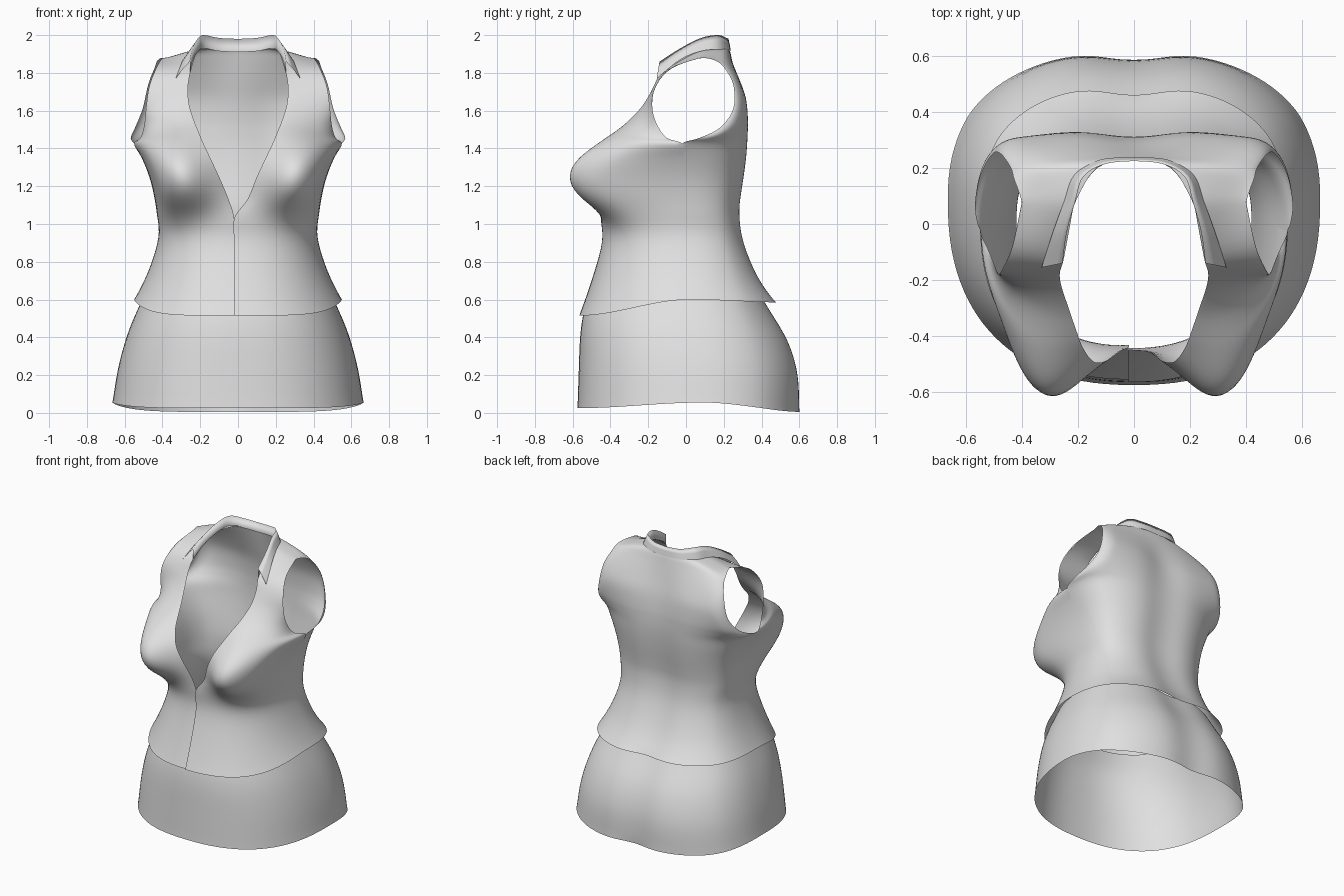
import bpy, bmesh
from math import sin, cos, pi, exp

default = bpy.data.objects.get("Cube")
if default:
    bpy.data.objects.remove(default)

fabric = bpy.data.materials.new("light_grey_fabric")
fabric.use_nodes = True
fabric.diffuse_color = (0.75, 0.75, 0.75, 1)
fabric.node_tree.nodes["Principled BSDF"].inputs["Base Color"].default_value = (0.75, 0.75, 0.75, 1)

STEPS = 5     # rows between two key sections
COLUMNS = 28  # columns across one quarter of the garment


def smooth_keys(keys):
    """Spline through a list of equal-length tuples."""
    out = []
    for k in range(len(keys) - 1):
        a, b, c, d = (keys[min(max(k + j, 0), len(keys) - 1)] for j in (-1, 0, 1, 2))
        for s in range(STEPS):
            t = s / STEPS
            out.append(tuple(
                q + t / 2 * (r - p + t * (2 * p - 5 * q + 4 * r - w + t * (3 * (q - r) + w - p)))
                for p, q, r, w in zip(a, b, c, d)))
    return out + [tuple(keys[-1])]


def add_grid(bm, rows):
    """Join rows of points into quads."""
    verts = [[bm.verts.new(p) for p in row] for row in rows]
    for low, high in zip(verts, verts[1:]):
        for i in range(len(low) - 1):
            bm.faces.new((low[i], low[i + 1], high[i + 1], high[i]))


def bust(x, z):
    spread = 0.15 if z > 1.22 else 0.12
    r = ((x - 0.34) / 0.135) ** 2 / 2 + ((z - 1.22) / spread) ** 2 / 2
    return -0.215 * exp(-r ** 1.15)


def spine_groove(x, z):
    fade = min(1, max(0, (1.88 - z) * 5))
    return 0.035 * fade * (1 - exp(-(x / 0.14) ** 2))


def no_bulge(x, z):
    return 0


def add_panel(bm, keys, side, bulge):
    """Quarter panel: each key is centre point, side point and roundness."""
    rows = []
    for cx, cy, cz, sx, sy, sz, e in smooth_keys(keys):
        row = []
        for i in range(COLUMNS + 1):
            t = i / COLUMNS * pi / 2
            flat = cos(t) if i < COLUMNS else 0
            across, along = sin(t) ** e, flat ** e
            x = cx + (sx - cx) * across
            z = sz + (cz - sz) * along * along * (3 - 2 * along)
            y = sy + (cy - sy) * along + bulge(x, z) * min(1, 2 * flat)
            row.append((side * x, y, z))
        rows.append(row)
    add_grid(bm, rows)


def finish(bm, name, relax):
    bmesh.ops.remove_doubles(bm, verts=bm.verts, dist=0.0005)
    bmesh.ops.recalc_face_normals(bm, faces=bm.faces)
    inner = [v for v in bm.verts if not v.is_boundary]
    for _ in range(relax):
        bmesh.ops.smooth_vert(bm, verts=inner, factor=0.5,
                              use_axis_x=True, use_axis_y=True, use_axis_z=True)
    mesh = bpy.data.meshes.new(name)
    bm.to_mesh(mesh)
    bm.free()
    mesh.materials.append(fabric)
    mesh.polygons.foreach_set("use_smooth", [True] * len(mesh.polygons))
    bpy.context.collection.objects.link(bpy.data.objects.new(name, mesh))


# Side seam from the hem to the bottom of the armhole
seam = [(.55, .02, .6), (.475, .02, .75), (.42, .02, .93), (.43, .02, 1.05),
        (.445, .01, 1.15), (.47, 0, 1.25), (.51, -.01, 1.35), (.55, -.02, 1.425)]
shoulder = (.4, .08, 1.88)

# Front edge: closure, plunging neckline, shoulder
front_edge = [(0, -.555, .515), (0, -.49, .7), (0, -.435, .9), (0, -.44, 1.03),
              (.05, -.445, 1.13), (.1, -.45, 1.25), (.147, -.44, 1.35), (.185, -.4, 1.43),
              (.205, -.36, 1.48), (.23, -.3, 1.54), (.258, -.225, 1.63),
              (.265, -.175, 1.72), (.25, -.12, 1.81), (.215, .07, 1.92)]
front_arm = [(.517, -.1, 1.455), (.497, -.15, 1.52), (.487, -.178, 1.61),
             (.472, -.165, 1.72), (.435, -.08, 1.825), shoulder]
front_round = [.85] * 4 + [.8, .75, .78, .9, 1.1, 1.4, 1.6, 1.8, 2, 2]

# Back edge: spine, then the back of the neck to the shoulder
back_edge = [(0, .46, .585), (0, .37, .71), (0, .29, .9), (0, .267, 1.05),
             (0, .275, 1.15), (0, .29, 1.25), (0, .302, 1.35), (0, .307, 1.43),
             (0, .307, 1.49), (0, .305, 1.55), (0, .293, 1.65), (0, .268, 1.76),
             (0, .243, 1.87), (0, .23, 1.92), (.13, .205, 1.93), (.215, .07, 1.92)]
back_arm = [(.568, .07, 1.455), (.545, .18, 1.51), (.505, .25, 1.61), (.475, .25, 1.74),
            (.44, .2, 1.83), (.43, .165, 1.86), (.415, .125, 1.875), shoulder]
back_round = [.83] * 8 + [.85, .9, .95, 1, 1.1, 1.3, 1.7, 2]


def join_keys(edge, sides, roundness):
    return [a + b + (r,) for a, b, r in zip(edge, sides, roundness)]


vest = bmesh.new()
for side in (1, -1):
    # The closure sits off centre, with one front standing slightly proud
    proud = 0.01 if side == 1 else 0
    edge = [(-.02 * side, y - proud, z) for x, y, z in front_edge[:4]] + front_edge[4:]
    add_panel(vest, join_keys(edge, seam + front_arm, front_round), side, bust)
    add_panel(vest, join_keys(back_edge, seam + back_arm, back_round), side, spine_groove)
finish(vest, "vest", 6)

# Skirt, open at the waist and hem
skirt_side = [(.665, .09, .055), (.635, .08, .24), (.585, .06, .42), (.522, .04, .57), (.475, .03, .67)]
skirt_front = [(0, -.575, .025), (0, -.568, .24), (0, -.56, .42), (0, -.535, .56), (0, -.48, .67)]
skirt_back = [(0, .583, .005), (0, .577, .2), (0, .525, .38), (0, .425, .55), (0, .36, .66)]
skirt = bmesh.new()
for side in (1, -1):
    add_panel(skirt, join_keys(skirt_front, skirt_side, [.85] * 5), side, no_bulge)
    add_panel(skirt, join_keys(skirt_back, skirt_side, [.87] * 5), side, spine_groove)
finish(skirt, "skirt", 4)

# Collar: folded band from the pointed front tip to the back of the neck
fold = [(.255, -.14, 1.86), (.24, -.03, 1.93), (.21, .08, 1.985),
        (.18, .17, 2), (.1, .215, 1.985), (0, .225, 1.98)]
fall = [(.33, -.155, 1.77), (.29, -.03, 1.87), (.25, .08, 1.915),
        (.213, .175, 1.925), (.12, .23, 1.92), (0, .238, 1.915)]
collar = bmesh.new()
for side in (1, -1):
    rows = []
    for fx, fy, fz, ox, oy, oz in smooth_keys([a + b for a, b in zip(fold, fall)]):
        stand = (side * fx, fy, fz - .07)
        middle = (side * (fx + ox) / 2, (fy + oy) / 2, fz * .55 + oz * .45)
        rows.append([stand, (side * fx, fy, fz), middle, (side * ox, oy, oz)])
    add_grid(collar, rows)
finish(collar, "collar", 0)
